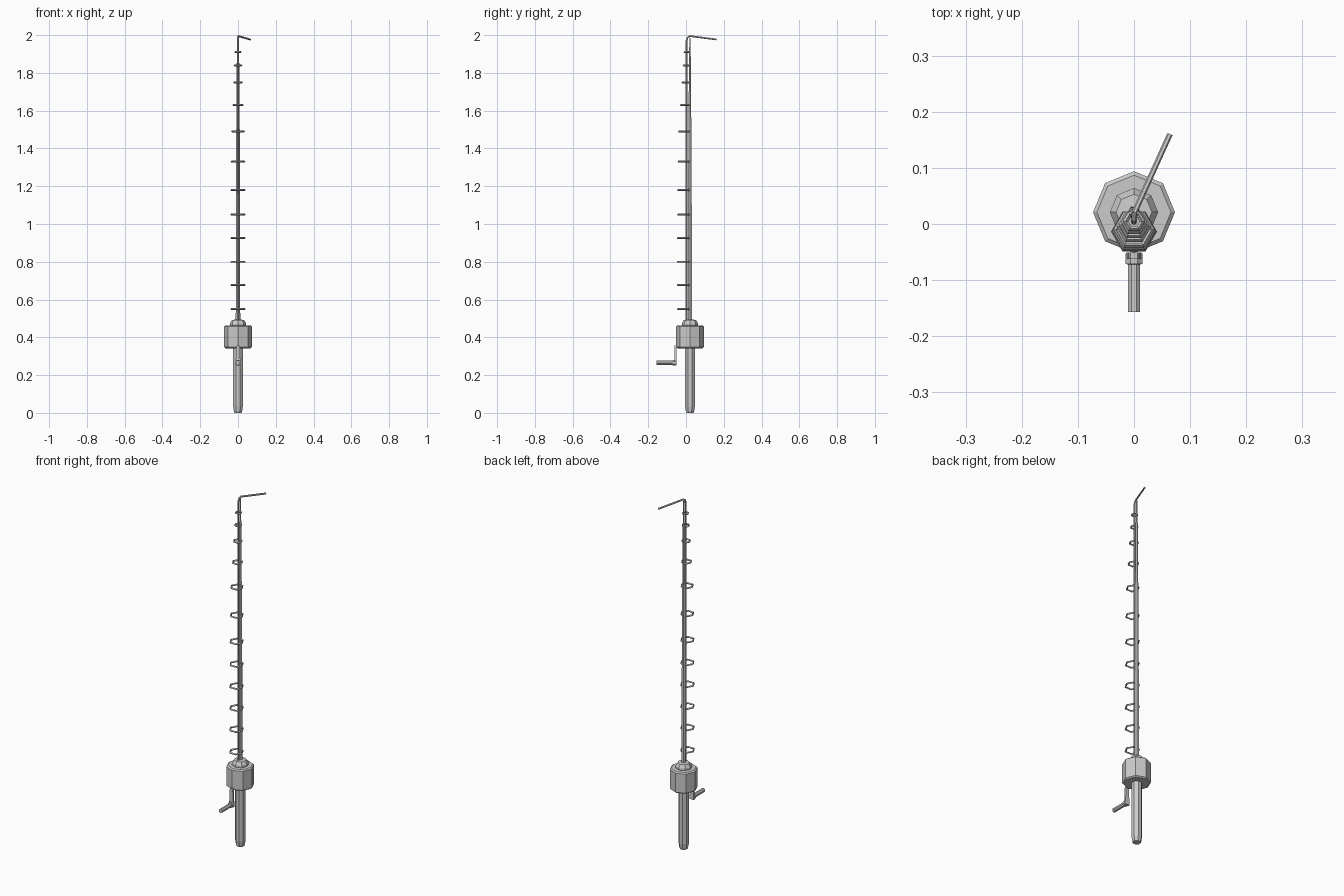
import bpy, bmesh, math
from mathutils import Vector, Matrix

if "Cube" in bpy.data.objects:
    bpy.data.objects.remove(bpy.data.objects["Cube"])


def finish(name, bm):
    bmesh.ops.recalc_face_normals(bm, faces=bm.faces)
    me = bpy.data.meshes.new(name)
    bm.to_mesh(me)
    bm.free()
    ob = bpy.data.objects.new(name, me)
    bpy.context.collection.objects.link(ob)
    return ob


def skin(bm, rings, closed=False):
    n = len(rings[0])
    pairs = list(zip(rings, rings[1:])) + ([(rings[-1], rings[0])] if closed else [])
    for a, b in pairs:
        for i in range(n):
            j = (i + 1) % n
            bm.faces.new((a[i], a[j], b[j], b[i]))
    if not closed:
        bm.faces.new(rings[0])
        bm.faces.new(rings[-1])


def lathe(name, profile, sides, matrix, turn=0.0):
    """Stack of (radius, height) sections about local z."""
    bm = bmesh.new()
    rings = []
    for r, h in profile:
        rings.append([bm.verts.new(matrix @ Vector((
            r * math.cos(turn + math.tau * i / sides),
            r * math.sin(turn + math.tau * i / sides), h))) for i in range(sides)])
    skin(bm, rings)
    return finish(name, bm)


def tube(name, points, radius, sides=6):
    bm = bmesh.new()
    pts = [Vector(p) for p in points]
    rings = []
    side = Vector((1, 0, 0))
    for i, p in enumerate(pts):
        d = (pts[min(i + 1, len(pts) - 1)] - pts[max(i - 1, 0)]).normalized()
        side = (side - d * side.dot(d)).normalized()
        up = d.cross(side)
        rings.append([bm.verts.new(p + radius * (side * math.cos(math.tau * k / sides)
                      + up * math.sin(math.tau * k / sides))) for k in range(sides)])
    skin(bm, rings)
    return finish(name, bm)


AXIS_Y = 0.021
upright = Matrix.Translation((0, AXIS_Y, 0))

# Grip, reel drum and stepped cap
lathe("grip", [(0.021, 0), (0.024, 0.01), (0.028, 0.035), (0.028, 0.35)], 8, upright, math.pi / 8)
lathe("reel_drum", [(0.066, 0.342), (0.073, 0.348), (0.073, 0.457), (0.066, 0.463)], 8, upright)
lathe("drum_cap", [(0.043, 0.46), (0.043, 0.474), (0.032, 0.492), (0.012, 0.494)], 8, upright)

# Tapered rod in three stepped sections
lathe("rod", [(0.012, 0.48), (0.0105, 1.33), (0.010, 1.50), (0.008, 1.51),
              (0.007, 1.85), (0.005, 1.86), (0.004, 1.985)], 6, upright)

# Hexagonal line guides, all touching the rod at the back
guides = [(0.55, .041), (0.678, .041), (0.80, .041), (0.925, .041), (1.05, .040), (1.18, .040),
          (1.33, .039), (1.49, .037), (1.63, .031), (1.75, .027), (1.84, .023), (1.91, .020)]
for k, (z, r) in enumerate(guides):
    cy = 0.022 - r * math.cos(math.pi / 6)
    bm = bmesh.new()
    rings = []
    for i in range(6):
        a = math.tau * i / 6
        rings.append([bm.verts.new(((r + dr) * math.cos(a), cy + (r + dr) * math.sin(a), z + dz))
                      for dr, dz in ((0, 0), (-.005, .005), (-.010, 0), (-.005, -.005))])
    skin(bm, rings, closed=True)
    finish(f"line_guide_{k + 1}", bm)

# Line running up the front of the rod and over the tip
tube("fishing_line", [(0, 0.003, 0.48), (0, 0.003, 1.972), (0, 0.009, 1.988),
                      (0.001, 0.021, 1.995), (0.064, 0.160, 1.977)], 0.005)

# Crank: flat arm with a rounded top, collar and handle pointing forward
bm = bmesh.new()
outline = [(-.013, .252), (.013, .252), (.010, .345), (.006, .357), (-.006, .357), (-.010, .345)]
skin(bm, [[bm.verts.new((x, y, z)) for x, z in outline] for y in (-.062, -.051)])
finish("crank_arm", bm)
forward = Matrix.Translation((0, 0, 0.265)) @ Matrix.Rotation(math.pi / 2, 4, 'X')
lathe("crank_handle", [(0.016, 0.053), (0.016, 0.071), (0.012, 0.072), (0.012, 0.157)],
      8, forward, math.pi / 8)
